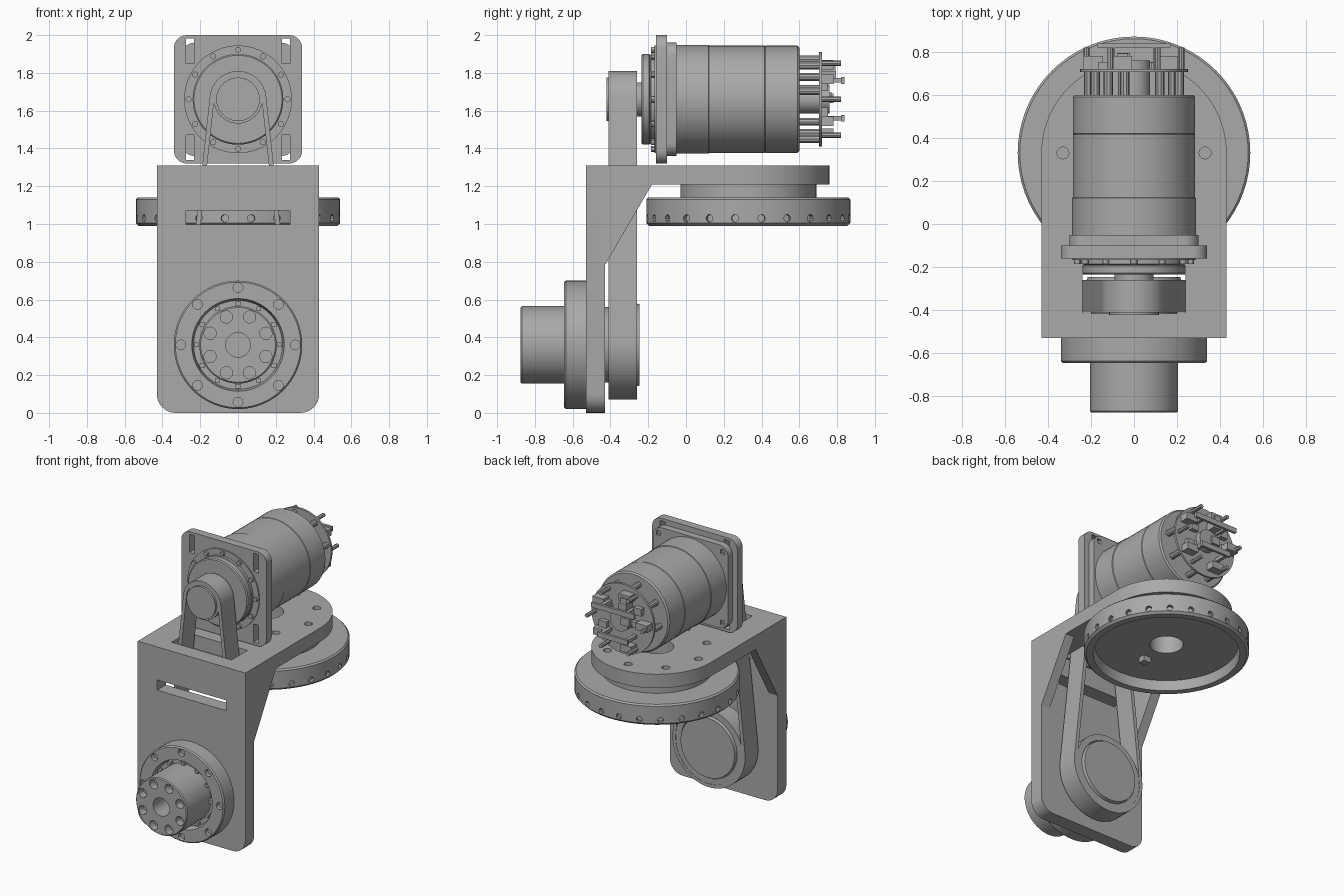
import bpy, bmesh, math, random
from mathutils import Vector

if "Cube" in bpy.data.objects:
    bpy.data.objects.remove(bpy.data.objects["Cube"])

random.seed(4)
grey = bpy.data.materials.new("machine_grey")
grey.diffuse_color = (0.4, 0.4, 0.4, 1)
grey.use_nodes = True
grey.node_tree.nodes["Principled BSDF"].inputs["Base Color"].default_value = grey.diffuse_color
TAU = 2 * math.pi
ZM, ZH, YT = 1.66, 0.36, 0.33   # motor height, hub height, turntable centre


def place(axis, u, v, t):
    return {'X': (t, u, v), 'Y': (u, t, v), 'Z': (u, v, t)}[axis]


def finish(name, bm):
    bmesh.ops.remove_doubles(bm, verts=bm.verts, dist=1e-5)
    bmesh.ops.recalc_face_normals(bm, faces=bm.faces)
    me = bpy.data.meshes.new(name)
    bm.to_mesh(me)
    bm.free()
    me.materials.append(grey)
    ob = bpy.data.objects.new(name, me)
    bpy.context.collection.objects.link(ob)
    return ob


def add_prism(bm, pts, axis, a, b):
    lo = [bm.verts.new(place(axis, u, v, a)) for u, v in pts]
    hi = [bm.verts.new(place(axis, u, v, b)) for u, v in pts]
    bm.faces.new(lo)
    bm.faces.new(hi[::-1])
    for i in range(len(pts)):
        j = (i + 1) % len(pts)
        bm.faces.new((lo[i], hi[i], hi[j], lo[j]))


def prisms(name, shapes, axis, a, b):
    bm = bmesh.new()
    for s in shapes:
        add_prism(bm, s, axis, a, b)
    return finish(name, bm)


def lathe(name, axis, cu, cv, profile, n=64):
    """Closed (radius, position) profile turned round an axis."""
    bm = bmesh.new()
    rings = [[bm.verts.new(place(axis, cu + r * math.cos(TAU * i / n), cv + r * math.sin(TAU * i / n), t))
              for r, t in profile] for i in range(n)]
    for i in range(n):
        p, q = rings[i], rings[(i + 1) % n]
        for k in range(len(profile)):
            m = (k + 1) % len(profile)
            if profile[k][0] == 0 and profile[m][0] == 0:
                continue
            f = [p[k], p[m], q[m], q[k]]
            if profile[k][0] == 0:
                f = f[:3]
            elif profile[m][0] == 0:
                f = [p[k], p[m], q[k]]
            bm.faces.new(f)
    return finish(name, bm)


def disc(name, axis, cu, cv, r, a, b):
    return lathe(name, axis, cu, cv, [(0, a), (r, a), (r, b), (0, b)])


def circle(cu, cv, r, n=16, start=0.0, end=TAU):
    k = n if end - start >= TAU else n - 1
    return [(cu + r * math.cos(start + (end - start) * i / k),
             cv + r * math.sin(start + (end - start) * i / k)) for i in range(n)]


def bolt_ring(cu, cv, radius, count, r, off=0.0):
    return [circle(x, y, r, 12) for x, y in circle(cu, cv, radius, count, off, off + TAU)]


def rect(cu, cv, w, h, r=0.0):
    if r == 0:
        return [(cu - w, cv - h), (cu + w, cv - h), (cu + w, cv + h), (cu - w, cv + h)]
    pts = []
    for k, (sx, sy) in enumerate(((1, 1), (-1, 1), (-1, -1), (1, -1))):
        pts += circle(cu + sx * (w - r), cv + sy * (h - r), r, 8, k * TAU / 4, (k + 1) * TAU / 4)
    return pts


def apply_bool(ob, other, op='DIFFERENCE'):
    m = ob.modifiers.new("bool", 'BOOLEAN')
    m.operation, m.object, m.solver = op, other, 'EXACT'
    bpy.context.view_layer.objects.active = ob
    bpy.ops.object.modifier_apply(modifier=m.name)
    bpy.data.objects.remove(other)


def cut(ob, shapes, axis, a, b):
    apply_bool(ob, prisms("cutter", shapes, axis, a, b))


# Bracket: front plate, shelf with round end, side gussets
front = [(0.43, 1.31), (-0.43, 1.31)] + circle(-0.33, 0.1, 0.1, 9, math.pi, 1.5 * math.pi) \
    + circle(0.33, 0.1, 0.1, 9, 1.5 * math.pi, TAU)
bracket = prisms("bracket", [front], 'Y', -0.53, -0.43)
shelf = [(-0.43, -0.53), (0.43, -0.53)] + circle(0, YT, 0.43, 40, 0, math.pi)
apply_bool(bracket, prisms("shelf", [shelf], 'Z', 1.21, 1.31), 'UNION')
gusset = [(-0.48, 0.78), (-0.43, 0.78), (-0.18, 1.21), (-0.18, 1.26), (-0.48, 1.26)]
for a, b in ((-0.43, -0.36), (0.36, 0.43)):
    apply_bool(bracket, prisms("gusset", [gusset], 'X', a, b), 'UNION')
cut(bracket, [rect(0, 1.035, 0.275, 0.037)], 'Y', -0.6, -0.4)
cut(bracket, [rect(0, -0.325, 0.24, 0.09)], 'Z', 1.1, 1.4)
cut(bracket, bolt_ring(0, YT, 0.33, 8, 0.028), 'Z', 1.26, 1.4)
cut(bracket, [circle(0, YT, 0.11, 32)], 'Z', 1.1, 1.4)

# Turntable: neck and hollow rotating ring with bolt holes round the rim
lathe("turntable_neck", 'Z', 0, YT, [(0.11, 1.13), (0.36, 1.13), (0.36, 1.21), (0.11, 1.21)])
ring = lathe("turntable_ring", 'Z', 0, YT, [(0.11, 1.06), (0.47, 1.06), (0.48, 0.99), (0.525, 0.99),
                                           (0.54, 1.005), (0.54, 1.13), (0.53, 1.14), (0.11, 1.14)], 72)
bm = bmesh.new()
for i in range(24):
    ang = TAU * (i + 0.5) / 24
    d = Vector((math.cos(ang), math.sin(ang), 0))
    s = Vector((-d.y, d.x, 0))
    c = Vector((0, YT, 1.03))
    ends = [[bm.verts.new(c + d * rad + s * u + Vector((0, 0, v))) for u, v in circle(0, 0, 0.02, 10)]
            for rad in (0.515, 0.56)]
    bm.faces.new(ends[0])
    bm.faces.new(ends[1][::-1])
    for k in range(10):
        m = (k + 1) % 10
        bm.faces.new((ends[0][k], ends[1][k], ends[1][m], ends[0][m]))
apply_bool(ring, finish("cutter", bm))
prisms("stop_block", [rect(0, 0.11, 0.03, 0.025)], 'Z', 1.02, 1.07)

# Front output hub: flange with annular groove, and bored drum
flange = lathe("hub_flange", 'Y', 0, ZH, [(0, -0.53), (0.34, -0.53), (0.34, -0.636), (0.332, -0.645),
                                         (0.245, -0.645), (0.235, -0.60), (0, -0.60)])
cut(flange, bolt_ring(0, ZH, 0.303, 8, 0.026), 'Y', -0.7, -0.615)
drum = lathe("hub_drum", 'Y', 0, ZH, [(0.065, -0.60), (0.205, -0.60), (0.205, -0.868), (0.198, -0.875),
                                     (0.065, -0.875)])
cut(drum, bolt_ring(0, ZH, 0.16, 8, 0.033, TAU / 16), 'Y', -0.9, -0.82)
prisms("hub_clamps", [rect(x, ZH + z, 0.012, 0.012) for x, z in circle(0, 0, 0.22, 12)], 'Y', -0.63, -0.59)

# Drive belt: open loop wrapped round the two pulleys
R1, R2 = 0.15, 0.29
tilt = math.asin((R2 - R1) / (ZM - ZH))


def loop(inset):
    return circle(0, ZM, R1 - inset, 24, tilt, math.pi - tilt) + \
        circle(0, ZH, R2 - inset, 32, math.pi - tilt, TAU + tilt)


bm = bmesh.new()
grid = [[bm.verts.new(place('Y', u, v, t)) for u, v in loop(i)]
        for i, t in ((0, -0.41), (0, -0.26), (0.025, -0.26), (0.025, -0.41))]
n = len(grid[0])
for k in range(4):
    for i in range(n):
        p, q, j = grid[k], grid[(k + 1) % 4], (i + 1) % n
        bm.faces.new((p[i], q[i], q[j], p[j]))
finish("drive_belt", bm)

# Pulleys and shafts
disc("upper_pulley", 'Y', 0, ZM, 0.128, -0.405, -0.265)
disc("upper_pulley_cap", 'Y', 0, ZM, 0.115, -0.422, -0.40)
disc("upper_shaft", 'Y', 0, ZM, 0.09, -0.27, -0.22)
lathe("lower_pulley", 'Y', 0, ZH, [(0, -0.40), (0.268, -0.40), (0.268, -0.262), (0.225, -0.262),
                                  (0.22, -0.268), (0.215, -0.245), (0, -0.245)])
disc("lower_shaft", 'Y', 0, ZH, 0.2, -0.435, -0.39)

# Motor mount plates with adjusting slots
mount = prisms("motor_mount", [rect(0, ZM, 0.34, 0.34, 0.07)], 'Y', -0.16, -0.10)
cut(mount, [rect(sx * 0.255, ZM + sz * 0.255, 0.021, 0.066) for sx in (-1, 1) for sz in (-1, 1)],
    'Y', -0.2, 0)
adapter = prisms("motor_adapter", [rect(0, ZM, 0.30, 0.30, 0.07)], 'Y', -0.10, -0.05)
cut(adapter, [rect(sx * 0.255, ZM + sz * 0.255, 0.016, 0.016) for sx in (-1, 1) for sz in (-1, 1)],
    'Y', -0.07, 0)

# Gearbox nose with bolts
disc("gearbox_rim", 'Y', 0, ZM, 0.285, -0.168, -0.155)
lathe("gearbox_nose", 'Y', 0, ZM, [(0, -0.16), (0.24, -0.16), (0.24, -0.185), (0.233, -0.19),
                                  (0.24, -0.195), (0.24, -0.228), (0.233, -0.235), (0, -0.235)])
prisms("gearbox_bolts", bolt_ring(0, ZM, 0.262, 12, 0.016), 'Y', -0.185, -0.16)

# Motor body with shallow seams
lathe("motor_body", 'Y', 0, ZM, [(0, -0.05), (0.288, -0.05), (0.288, 0.12), (0.284, 0.123), (0.284, 0.415),
                                (0.281, 0.418), (0.284, 0.421), (0.284, 0.59), (0.274, 0.6), (0, 0.6)])

# Encoder end: board on posts, with small parts and connectors
disc("encoder_board", 'Y', 0, ZM, 0.25, 0.705, 0.72)
disc("encoder_hub", 'Y', 0, ZM, 0.075, 0.59, 0.76)
prisms("encoder_posts", [circle(x, z, 0.022, 10) for x, z in circle(0, ZM, 0.215, 8, 0.2, 0.2 + TAU)],
       'Y', 0.59, 0.71)
prisms("encoder_connectors", [rect(x, z, 0.045, 0.025) for x, z in circle(0, ZM, 0.19, 5, 0.6, 0.6 + TAU)],
       'Y', 0.715, 0.78)
prisms("encoder_pins", [circle(x, z, 0.014, 8) for x, z in circle(0, ZM, 0.22, 6, 0, TAU)], 'Y', 0.715, 0.82)
bm = bmesh.new()
for i in range(10):
    a, r = random.uniform(0, TAU), random.uniform(0.04, 0.18)
    add_prism(bm, rect(r * math.cos(a), ZM + r * math.sin(a), random.uniform(0.012, 0.035),
                       random.uniform(0.012, 0.03)), 'Y', 0.715, random.uniform(0.74, 0.80))
finish("encoder_chips", bm)
prisms("encoder_bridge", [rect(0, ZM + 0.1, 0.17, 0.018), rect(0, ZM - 0.1, 0.12, 0.018)], 'Y', 0.82, 0.838)
prisms("bridge_legs", [rect(sx * 0.1, ZM + sz * 0.1, 0.012, 0.012) for sx in (-1, 1) for sz in (-1, 1)],
       'Y', 0.715, 0.825)

# Smooth round surfaces, keep edges sharp
for ob in bpy.context.scene.objects:
    ob.select_set(True)
    bpy.context.view_layer.objects.active = ob
bpy.ops.object.shade_smooth_by_angle(angle=math.radians(30))
